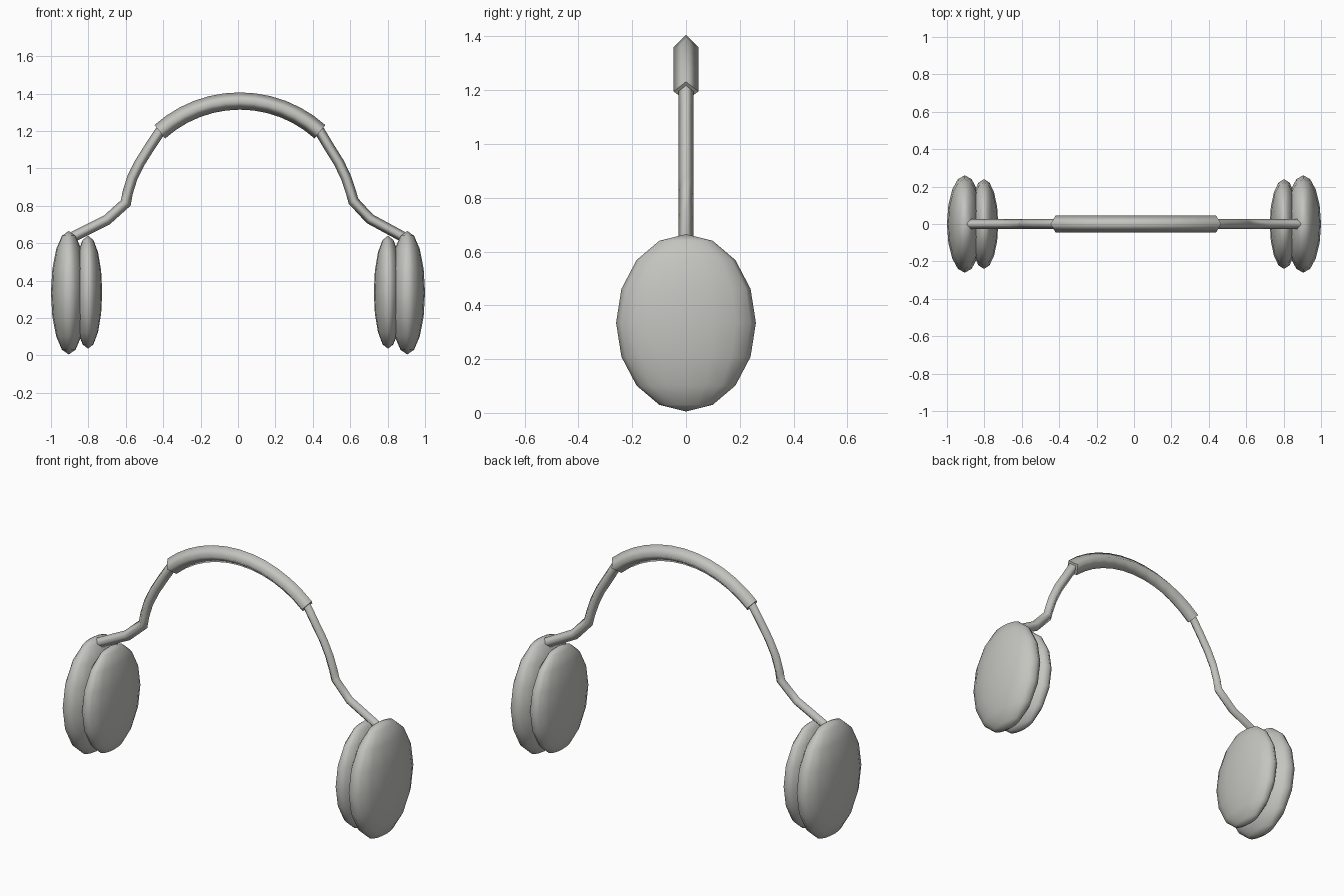
import bpy, bmesh, math
from mathutils import Vector

cube = bpy.data.objects.get("Cube")
if cube:
    bpy.data.objects.remove(cube, do_unlink=True)

grey = bpy.data.materials.new("warm grey")
grey.use_nodes = True
grey.diffuse_color = (0.55, 0.55, 0.52, 1)
grey.node_tree.nodes["Principled BSDF"].inputs["Base Color"].default_value = grey.diffuse_color


def finish(name, bm, location=(0, 0, 0)):
    """Turn a bmesh into a smooth shaded object."""
    bmesh.ops.recalc_face_normals(bm, faces=bm.faces)
    mesh = bpy.data.meshes.new(name)
    bm.to_mesh(mesh)
    bm.free()
    mesh.materials.append(grey)
    obj = bpy.data.objects.new(name, mesh)
    obj.location = location
    bpy.context.collection.objects.link(obj)
    for poly in mesh.polygons:
        poly.use_smooth = len(poly.vertices) < 4 or not poly.select
    return obj


def diamond_tube(name, path, radius):
    """Sweep a four-sided section along a path of (x, z) points."""
    bm = bmesh.new()
    pts = [Vector((x, 0, z)) for x, z in path]
    rings = []
    for i, p in enumerate(pts):
        before = (p - pts[i - 1]).normalized() if i else None
        after = (pts[i + 1] - p).normalized() if i < len(pts) - 1 else None
        tangent = ((before or after) + (after or before)).normalized()
        miter = 1 / tangent.dot(after or before)
        up = Vector((-tangent.z, 0, tangent.x)) * radius * miter
        side = Vector((0, radius, 0))
        rings.append([bm.verts.new(p + d) for d in (up, side, -up, -side)])
    for a, b in zip(rings, rings[1:]):
        for k in range(4):
            bm.faces.new((a[k], a[k - 1], b[k - 1], b[k]))
    # flat end caps
    for ring in (rings[0], rings[-1]):
        bm.faces.new(ring).select = True
    return finish(name, bm)


def ellipsoid(name, centre, radii):
    bm = bmesh.new()
    bmesh.ops.create_uvsphere(bm, u_segments=16, v_segments=8, radius=1)
    bmesh.ops.scale(bm, vec=radii, verts=bm.verts)
    for f in bm.faces:
        f.select = False
    return finish(name, bm, centre)


# Padded arch along the crown
R, TOP = 0.64, 1.36
arch = [(0.01 + R * math.sin(a), TOP - R + R * math.cos(a))
        for a in (math.radians(-42 + 84 * i / 12) for i in range(13))]
diamond_tube("headband_pad", arch, 0.046)

# Thin rod running under the pad and out to both cups
left_leg = [(0.88, 0.635), (0.705, 0.73), (0.617, 0.825), (0.605, 0.87),
            (0.578, 0.95), (0.54, 1.03), (0.49, 1.11)]
right_leg = [(-0.88, 0.635), (-0.70, 0.725), (-0.60, 0.815), (-0.59, 0.87),
             (-0.565, 0.95), (-0.525, 1.03), (-0.475, 1.11)]
diamond_tube("headband_rod", right_leg + arch + left_leg[::-1], 0.028)

# Ear cups and cushions
for side, s in (("left", 1), ("right", -1)):
    ellipsoid(side + "_ear_cup", (s * 0.905, 0, 0.335), (0.095, 0.26, 0.33))
    ellipsoid(side + "_ear_cushion", (s * 0.802, 0, 0.338), (0.076, 0.24, 0.302))
